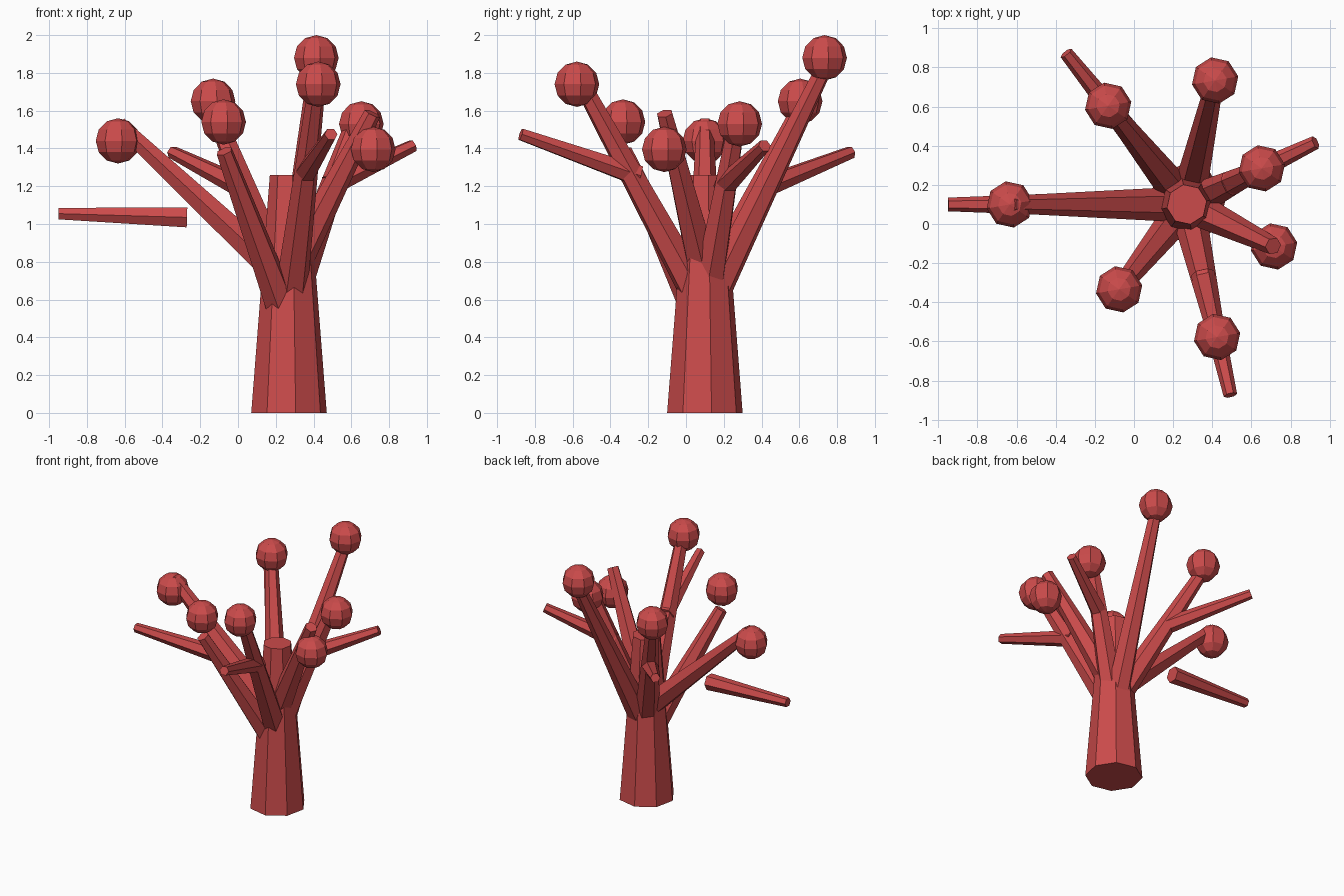
import bpy, bmesh, math
from mathutils import Vector, Matrix

if "Cube" in bpy.data.objects:
    bpy.data.objects.remove(bpy.data.objects["Cube"])

CX, CY = 0.27, 0.10          # trunk axis

red = bpy.data.materials.new("red")
red.diffuse_color = (0.6, 0.07, 0.07, 1)
red.use_nodes = True
red.node_tree.nodes["Principled BSDF"].inputs["Base Color"].default_value = red.diffuse_color


def finish(name, bm):
    mesh = bpy.data.meshes.new(name)
    bm.to_mesh(mesh)
    bm.free()
    mesh.materials.append(red)
    ob = bpy.data.objects.new(name, mesh)
    bpy.context.collection.objects.link(ob)
    return ob


def place(angle, r, z):
    return Vector((CX + r * math.cos(angle), CY + r * math.sin(angle), z))


def limb(name, angle, start, end, r1, r2, sides=6):
    """Tapered limb in the vertical plane at this angle; start and end are (radius, height)."""
    dr, dz = end[0] - start[0], end[1] - start[1]
    length = math.hypot(dr, dz)
    bm = bmesh.new()
    bmesh.ops.create_cone(bm, cap_ends=True, segments=sides, radius1=r1, radius2=r2,
                          depth=length, matrix=Matrix.Translation((0, 0, length / 2)))
    ob = finish(name, bm)
    ob.rotation_euler = (0, math.atan2(dr, dz), angle)
    ob.location = place(angle, *start)


def leaf_ball(name, angle, r, z):
    bm = bmesh.new()
    bmesh.ops.create_uvsphere(bm, u_segments=8, v_segments=6, radius=0.12)
    ob = finish(name, bm)
    ob.location = place(angle, r, z)
    ob.rotation_euler.z = math.radians(10)


# trunk
limb("trunk", math.radians(10), (0, 0), (0, 1.26), 0.203, 0.103, 8)

# branches: height on trunk axis, tip (radius, height), ball height, optional twig start and end
branches = [
    (0.57, (0.42, 1.62), 1.53, ((0.23, 1.20), (0.73, 1.415))),
    (0.53, (0.645, 1.82), 1.88, None),
    (0.60, (0.64, 1.60), 1.65, ((0.38, 1.19), (0.99, 1.38))),
    (0.69, (0.90, 1.53), 1.44, ((0.54, 1.035), (1.22, 1.055))),
    (0.455, (0.55, 1.385), 1.54, None),
    (0.55, (0.69, 1.78), 1.74, ((0.36, 1.255), (1.00, 1.475))),
    (0.73, (0.49, 1.585), 1.395, None),
]
for i, (z0, tip, ball_z, twig) in enumerate(branches):
    a = math.tau * (i + 0.5) / 7
    limb(f"branch_{i + 1}", a, (0, z0), tip, 0.092, 0.045)
    leaf_ball(f"leaf_ball_{i + 1}", a, tip[0] + 0.005, ball_z)
    if twig:
        limb(f"twig_{i + 1}", a, *twig, 0.061, 0.035)
